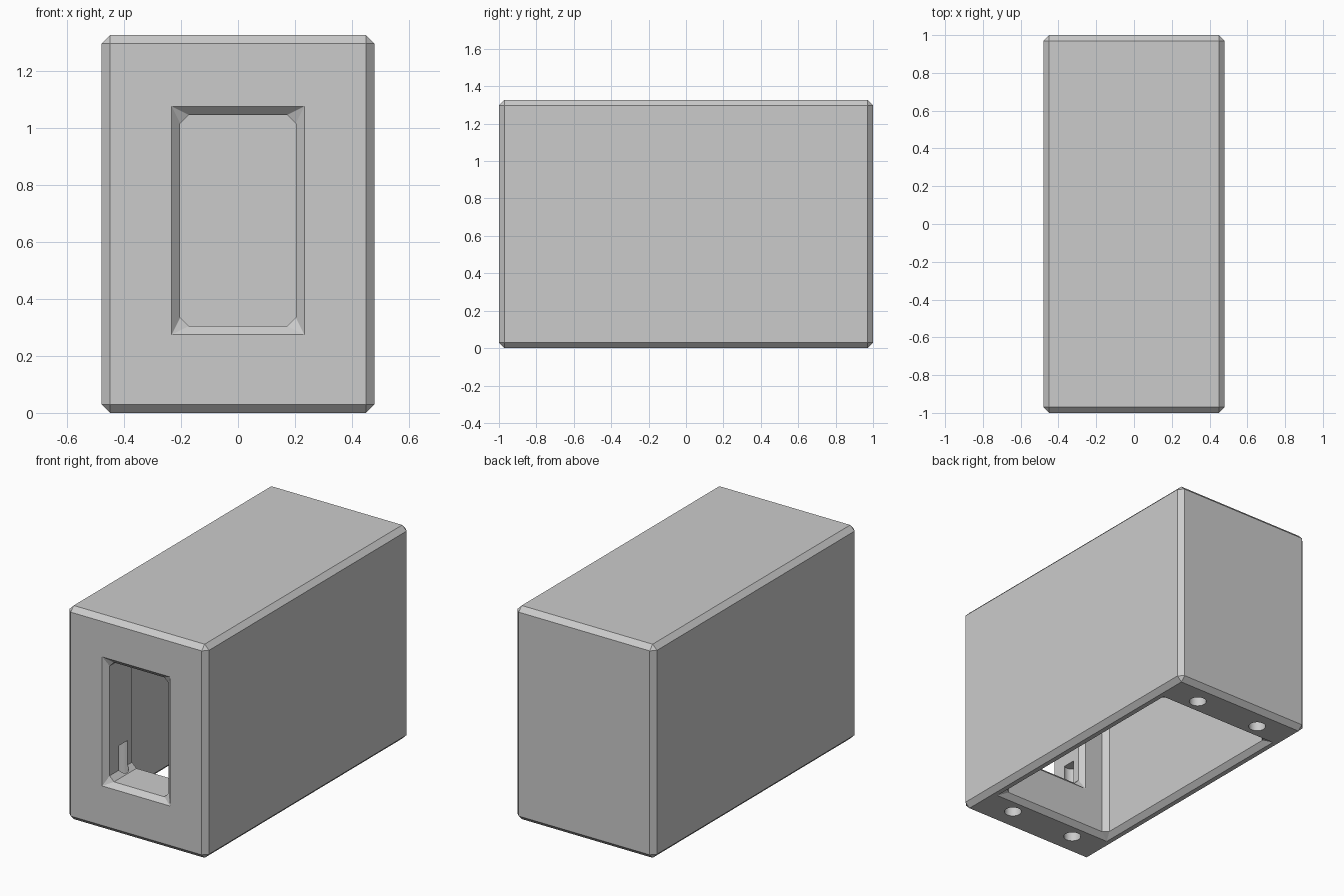
import bpy, bmesh
from math import radians
from mathutils import Matrix, Vector

default = bpy.data.objects.get("Cube")
if default:
    bpy.data.objects.remove(default, do_unlink=True)

WIDTH, LENGTH, HEIGHT = 0.96, 2.0, 1.327
CHAMFER = 0.03
WALL = 0.09
FRONT_WALL, BACK_WALL = 0.28, 0.26

grey = bpy.data.materials.new("light grey")
grey.use_nodes = True
colour = (0.6, 0.6, 0.6, 1)
grey.diffuse_color = colour
grey.node_tree.nodes["Principled BSDF"].inputs["Base Color"].default_value = colour


def add_object(name, bm):
    bmesh.ops.recalc_face_normals(bm, faces=bm.faces)
    mesh = bpy.data.meshes.new(name)
    bm.to_mesh(mesh)
    bm.free()
    mesh.materials.append(grey)
    obj = bpy.data.objects.new(name, mesh)
    bpy.context.collection.objects.link(obj)
    return obj


def loft(name, rings, matrix):
    """Solid through rectangular rings (half_u, half_v, corner_cut, depth)."""
    bm = bmesh.new()
    loops = []
    for u, v, c, d in rings:
        outline = [(u - c, v), (u, v - c), (u, c - v), (u - c, -v),
                   (c - u, -v), (-u, c - v), (-u, v - c), (c - u, v)]
        loops.append([bm.verts.new(matrix @ Vector((a, b, d))) for a, b in outline])
    for low, high in zip(loops, loops[1:]):
        for i in range(8):
            j = (i + 1) % 8
            bm.faces.new((low[i], low[j], high[j], high[i]))
    bm.faces.new(loops[0])
    bm.faces.new(loops[-1])
    bmesh.ops.remove_doubles(bm, verts=bm.verts, dist=0.0001)
    return add_object(name, bm)


def carve(target, cutter):
    cutter.hide_render = True
    mod = target.modifiers.new(cutter.name, 'BOOLEAN')
    mod.operation = 'DIFFERENCE'
    mod.solver = 'EXACT'
    mod.object = cutter
    bpy.context.view_layer.objects.active = target
    bpy.ops.object.modifier_apply(modifier=mod.name)
    bpy.data.objects.remove(cutter, do_unlink=True)


# Chamfered outer housing
bm = bmesh.new()
bmesh.ops.create_cube(bm, size=1)
bmesh.ops.scale(bm, vec=(WIDTH, LENGTH, HEIGHT), verts=bm.verts)
bmesh.ops.translate(bm, vec=(0, 0, HEIGHT / 2), verts=bm.verts)
bmesh.ops.bevel(bm, geom=bm.edges[:], offset=CHAMFER, segments=1,
                affect='EDGES', profile=0.5)
housing = add_object("housing", bm)

# Cavity, open at the bottom with a flared rim
c = CHAMFER
hx, roof = WIDTH / 2 - WALL, HEIGHT - WALL
hy = (LENGTH - FRONT_WALL - BACK_WALL) / 2
shift = Matrix.Translation((0, (FRONT_WALL - BACK_WALL) / 2, 0))
carve(housing, loft("cavity_cutter", [
    (hx + c, hy + c, 0, -0.1),
    (hx + c, hy + c, 0, 0),
    (hx, hy, c, c),
    (hx, hy, c, roof - c),
    (hx - c, hy - c, 0, roof)], shift))

# Front window, flared on both sides of the wall
wx, wz = 0.203, 0.371
outside = -LENGTH / 2
inside = outside + FRONT_WALL
stand = Matrix.Translation((0, 0, 0.676)) @ Matrix.Rotation(radians(-90), 4, 'X')
carve(housing, loft("window_cutter", [
    (wx + c, wz + c, 0, outside - 0.1),
    (wx + c, wz + c, 0, outside),
    (wx, wz, c, outside + c),
    (wx, wz, c, inside - c),
    (wx + c, wz + c, 0, inside),
    (wx + c, wz + c, 0, inside + 0.1)], stand))

# Four blind screw holes in the thick end walls
for x in (-0.228, 0.228):
    for y in (-0.837, 0.855):
        bm = bmesh.new()
        bmesh.ops.create_cone(bm, cap_ends=True, segments=32, radius1=0.05,
                              radius2=0.05, depth=0.6,
                              matrix=Matrix.Translation((x, y, 0.187)))
        carve(housing, add_object("screw_hole_cutter", bm))

# Smooth hole walls, crisp chamfers
bpy.ops.object.select_all(action='DESELECT')
housing.select_set(True)
bpy.context.view_layer.objects.active = housing
bpy.ops.object.shade_smooth_by_angle(angle=radians(30))
